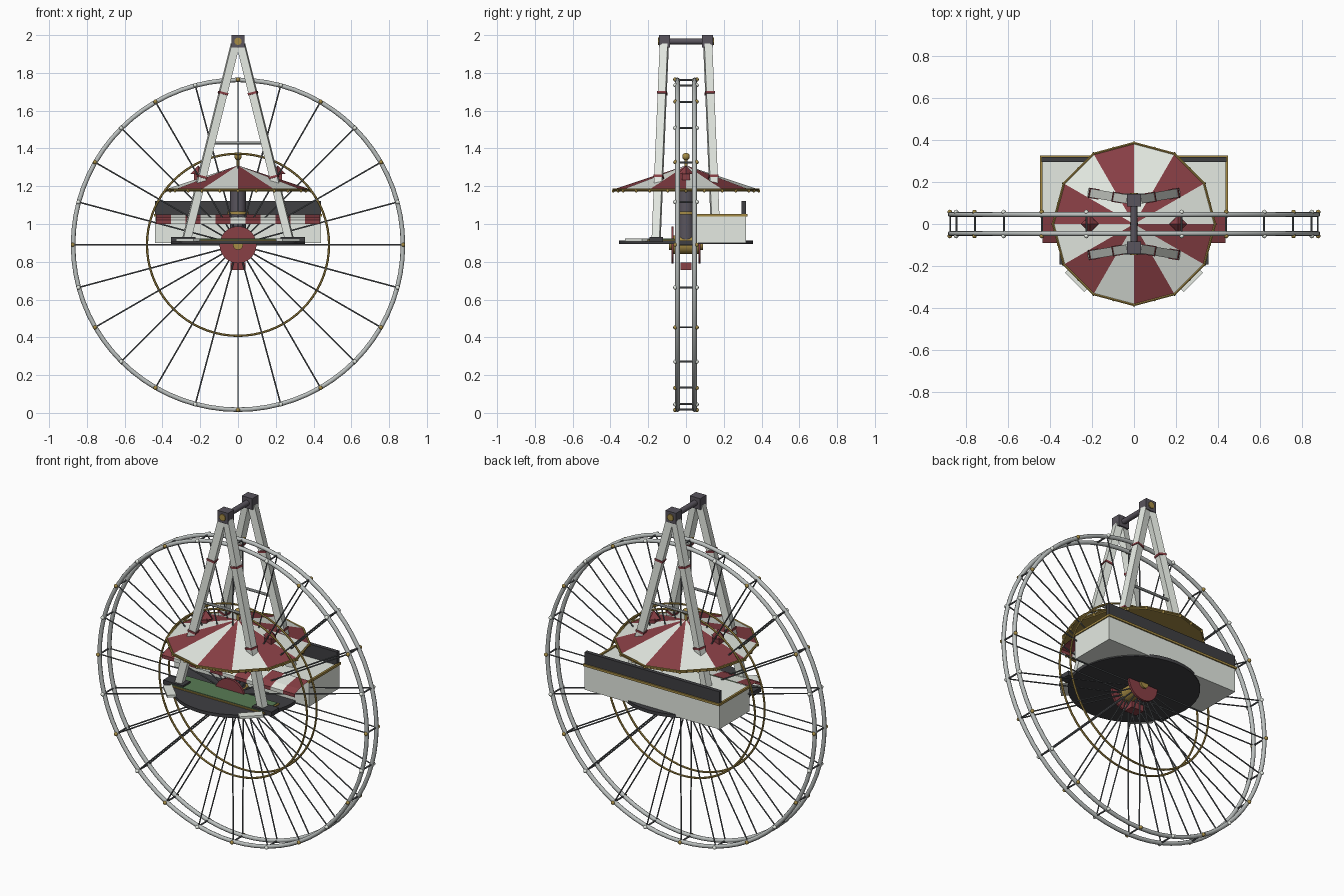
import bpy, bmesh
from math import sin, cos, pi, radians
from mathutils import Vector, Matrix

if "Cube" in bpy.data.objects:
    bpy.data.objects.remove(bpy.data.objects["Cube"])

def mat(name, c):
    m = bpy.data.materials.new(name)
    m.diffuse_color = (*c, 1)
    m.use_nodes = True
    m.node_tree.nodes["Principled BSDF"].inputs["Base Color"].default_value = m.diffuse_color
    return m

WHITE = mat("cream", (0.78, 0.82, 0.76))
RED = mat("dark_red", (0.25, 0.05, 0.06))
GOLD = mat("gold", (0.38, 0.26, 0.06))
DARK = mat("charcoal", (0.05, 0.05, 0.055))
IRON = mat("iron", (0.10, 0.09, 0.11))
STEEL = mat("steel", (0.50, 0.53, 0.52))
SPOKE = mat("spoke_grey", (0.13, 0.14, 0.15))
GREEN = mat("green", (0.10, 0.20, 0.09))
HUB = Vector((0, 0, 0.89))

class Part:
    """Collects primitives in one mesh object."""
    def __init__(self, name, *mats):
        self.name, self.mats, self.bm = name, mats, bmesh.new()

    def box(self, x0, x1, y0, y1, z0, z1, rot=0):
        c = Vector(((x0 + x1) / 2, (y0 + y1) / 2, (z0 + z1) / 2))
        m = Matrix.Translation(c) @ Matrix.Rotation(rot, 4, 'Z') @ Matrix.Diagonal((x1 - x0, y1 - y0, z1 - z0, 1))
        bmesh.ops.create_cube(self.bm, size=1, matrix=m)
        return self

    def beam(self, a, b, w, d=None):
        a, b = Vector(a), Vector(b)
        q = (b - a).to_track_quat('Z', 'Y').to_matrix().to_4x4()
        m = Matrix.Translation((a + b) / 2) @ q @ Matrix.Diagonal((w, d or w, (b - a).length, 1))
        bmesh.ops.create_cube(self.bm, size=1, matrix=m)
        return self

    def rod(self, a, b, r, n=12, r2=None):
        a, b = Vector(a), Vector(b)
        m = Matrix.Translation((a + b) / 2) @ (b - a).to_track_quat('Z', 'Y').to_matrix().to_4x4()
        bmesh.ops.create_cone(self.bm, cap_ends=True, segments=n, radius1=r,
                              radius2=r if r2 is None else r2, depth=(b - a).length, matrix=m)
        return self

    def ball(self, p, r):
        bmesh.ops.create_uvsphere(self.bm, u_segments=10, v_segments=6, radius=r, matrix=Matrix.Translation(p))
        return self

    def ring(self, y, R, r, n=72, k=8):
        rows = [[self.bm.verts.new(HUB + Vector(((R + r * cos(b)) * cos(a), y + r * sin(b), (R + r * cos(b)) * sin(a))))
                 for b in (2 * pi * j / k for j in range(k))] for a in (2 * pi * i / n for i in range(n))]
        for i in range(n):
            p, q = rows[i], rows[(i + 1) % n]
            for j in range(k):
                self.bm.faces.new((p[j], p[(j + 1) % k], q[(j + 1) % k], q[j]))
        return self

    def done(self, smooth=False):
        bmesh.ops.recalc_face_normals(self.bm, faces=self.bm.faces)
        me = bpy.data.meshes.new(self.name)
        self.bm.to_mesh(me)
        self.bm.free()
        for m in self.mats:
            me.materials.append(m)
        o = bpy.data.objects.new(self.name, me)
        bpy.context.collection.objects.link(o)
        if smooth:
            bpy.ops.object.select_all(action='DESELECT')
            o.select_set(True)
            bpy.context.view_layer.objects.active = o
            bpy.ops.object.shade_smooth_by_angle(angle=radians(50))

# Wheel: rims, inner rings, spokes, cross struts and bulbs
rims, inner = Part("wheel_rims", STEEL), Part("inner_rings", GOLD)
spokes, struts = Part("spokes", SPOKE), Part("rim_struts", SPOKE)
bulbs = [Part("gold_bulbs", GOLD), Part("white_bulbs", WHITE)]
for y in (-0.045, 0.045):
    rims.ring(y, 0.873, 0.012)
    inner.ring(y, 0.482, 0.006, 72, 6)
for i in range(24):
    a = i * pi / 12
    d = Vector((cos(a), 0, sin(a)))
    for s in (-1, 1):
        spokes.rod(HUB + d * 0.04 + Vector((0, s * 0.05, 0)), HUB + d * 0.87 + Vector((0, s * 0.045, 0)), 0.004, 6)
        bulbs[i % 2].ball(HUB + d * 0.875 + Vector((0, s * 0.057, 0)), 0.011)
    struts.rod(HUB + d * 0.873 + Vector((0, -0.045, 0)), HUB + d * 0.873 + Vector((0, 0.045, 0)), 0.005, 6)
for p in (rims, inner, spokes, struts, *bulbs):
    p.done(True)

# Hub drum, flanges, caps and counterweight
Part("hub_drum", GOLD).rod((0, -0.07, 0.89), (0, 0.07, 0.89), 0.05, 20).done(True)
flange = Part("hub_flanges", RED)
caps = Part("hub_caps", GOLD)
for s in (-1, 1):
    flange.rod((0, s * 0.065, 0.89), (0, s * 0.078, 0.89), 0.098, 24)
    caps.rod((0, s * 0.078, 0.89), (0, s * 0.09, 0.89), 0.027, 12)
flange.done(True)
caps.done(True)
Part("counterweight", RED).box(-0.04, 0.04, -0.03, 0.03, 0.757, 0.795).done()

# A-frame supports
legs, bands, bars = Part("support_legs", WHITE), Part("leg_bands", RED), Part("leg_crossbars", STEEL)
blocks, plates, feet = Part("top_blocks", IRON), Part("top_plates", GOLD), Part("leg_feet", DARK)
for s in (-1, 1):
    for t in (-1, 1):
        top, foot = Vector((t * 0.015, s * 0.115, 1.95)), Vector((t * 0.272, s * 0.158, 0.92))
        legs.beam(foot, top, 0.042, 0.042)
        for f in (0.25, 0.68):
            p = top.lerp(foot, f)
            d = (foot - top).normalized() * 0.006
            bands.beam(p - d, p + d, 0.049)
        x = t * 0.29
        feet.box(x - 0.065, x + 0.065, s * 0.158 - 0.035, s * 0.158 + 0.035, 0.905, 0.932)
    bars.rod((-0.14, s * 0.137, 1.43), (0.14, s * 0.137, 1.43), 0.008, 8)
    blocks.box(-0.034, 0.034, s * 0.113 - 0.029, s * 0.113 + 0.029, 1.934, 2.0)
    plates.rod((0, s * 0.14, 1.967), (0, s * 0.148, 1.967), 0.02, 10)
for p in (legs, bands, bars, blocks, plates, feet):
    p.done()
Part("top_axle", IRON).rod((0, -0.14, 1.967), (0, 0.14, 1.967), 0.016, 12).done(True)

# Striped twelve-sided canopy
can = Part("canopy", WHITE, RED, GOLD)
R, N = 0.385, 12
edge = [Vector((R * cos(i * pi / 6), R * sin(i * pi / 6), 1.183)) for i in range(N)]
vs = [can.bm.verts.new(p) for p in edge]
low = [can.bm.verts.new(p - Vector((0, 0, 0.012))) for p in edge]
apex = can.bm.verts.new((0, 0, 1.31))
for i in range(N):
    j = (i + 1) % N
    can.bm.faces.new((vs[i], vs[j], apex)).material_index = i % 2
    can.bm.faces.new((vs[j], vs[i], low[i], low[j])).material_index = 2
can.bm.faces.new(low[::-1]).material_index = 2
can.done()
trim = Part("canopy_trim", GOLD)
for i in range(N):
    a, b = edge[i], edge[(i + 1) % N]
    trim.rod(a, b, 0.006, 6)
    for f in (0, 0.5):
        trim.ball(a.lerp(b, f) - Vector((0, 0, 0.008)), 0.008)
trim.done(True)
Part("finial", GOLD).rod((0, 0, 1.29), (0, 0, 1.35), 0.008, 8).ball((0, 0, 1.357), 0.02).done(True)
dormer = Part("canopy_turrets", RED)
for x in (-0.21, 0.21):
    dormer.box(x - 0.022, x + 0.022, -0.022, 0.022, 1.22, 1.27)
    dormer.rod((x, 0, 1.265), (x, 0, 1.31), 0.042, 4, 0.0)
dormer.done()

# Platform deck, mat and angled steps
Part("deck", DARK).rod((0, 0, 0.893), (0, 0, 0.912), 0.355, 40).done(True)
Part("mat_edge", GOLD).box(-0.31, 0.31, -0.205, -0.055, 0.91, 0.918).done()
Part("green_mat", GREEN).box(-0.30, 0.30, -0.197, -0.06, 0.912, 0.922).done()
steps = Part("steps", WHITE)
for t in (-1, 1):
    steps.box(t * 0.265 - 0.065, t * 0.265 + 0.065, -0.285, -0.235, 0.908, 0.922, t * pi / 4)
steps.done()

# Booth with trim, parapet and awning
Part("booth", WHITE).box(-0.44, 0.44, 0.035, 0.318, 0.9, 1.045).done()
bt = Part("booth_trim", GOLD)
bt.box(-0.445, 0.445, 0.312, 0.325, 1.04, 1.053)
for t in (-1, 1):
    bt.box(t * 0.44 - 0.006, t * 0.44 + 0.006, 0.03, 0.325, 1.04, 1.053)
bt.done()
Part("parapet", DARK).box(-0.44, 0.44, 0.295, 0.318, 1.045, 1.122).done()
awn = Part("striped_awning", RED, WHITE)
prof = [(0.04, 1.05), (-0.05, 1.036), (-0.09, 1.02), (-0.09, 1.0)]
for i in range(11):
    x0, x1 = -0.435 + i * 0.87 / 11, -0.435 + (i + 1) * 0.87 / 11
    for (ya, za), (yb, zb) in zip(prof, prof[1:]):
        f = awn.bm.faces.new([awn.bm.verts.new(p) for p in ((x0, ya, za), (x0, yb, zb), (x1, yb, zb), (x1, ya, za))])
        f.material_index = i % 2
awn.done()

# Central column under the canopy
Part("column", IRON).rod((0, 0, 0.91), (0, 0, 1.175), 0.042, 16).done(True)
Part("column_collar", GOLD).rod((0, 0, 1.05), (0, 0, 1.065), 0.055, 16).done(True)
